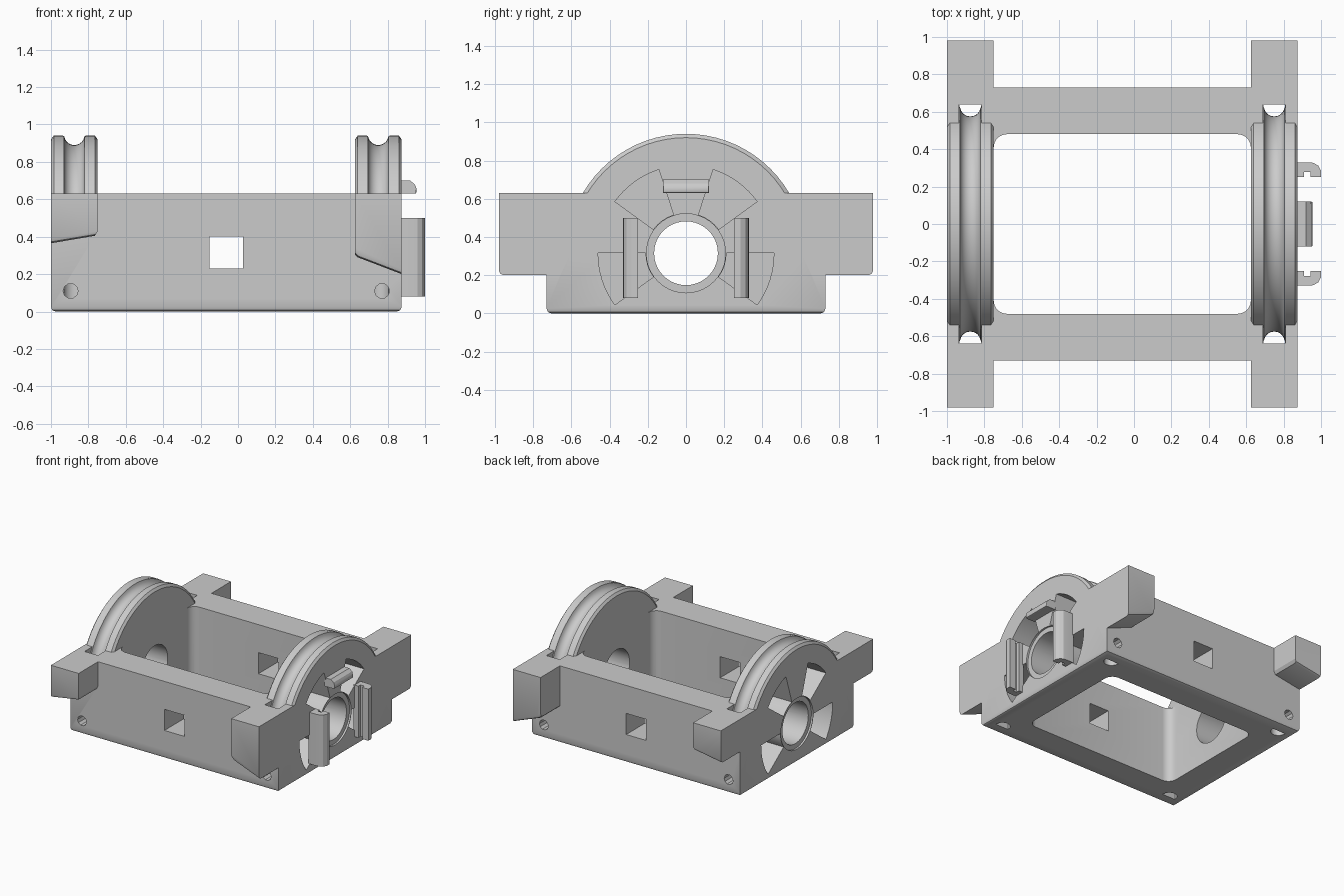
import bpy, bmesh
from math import sin, cos, radians, pi

if "Cube" in bpy.data.objects:
    bpy.data.objects.remove(bpy.data.objects["Cube"])

HUB_Z = 0.315                    # height of wheel and hole centres
PLATES = [(-0.875, -1), (0.75, 1)]    # end plate centre x, outward direction
HALF = 0.125                     # half thickness of an end plate
RIGHT = 0.875                    # outer face of the right end plate


def to_object(name, bm):
    bmesh.ops.recalc_face_normals(bm, faces=bm.faces)
    me = bpy.data.meshes.new(name)
    bm.to_mesh(me)
    bm.free()
    ob = bpy.data.objects.new(name, me)
    bpy.context.collection.objects.link(ob)
    return ob


def prism(name, pts, axis, lo, hi, bevel=None, width=0.025):
    """Extrude a 2D outline along an axis; bevel is a test on edge vertices."""
    place = {'x': lambda a, b, t: (t, a, b),
             'y': lambda a, b, t: (a, t, b),
             'z': lambda a, b, t: (a, b, t)}[axis]
    bm = bmesh.new()
    ends = [[bm.verts.new(place(a, b, t)) for a, b in pts] for t in (lo, hi)]
    for ring in ends:
        bm.faces.new(ring)
    n = len(pts)
    for i in range(n):
        j = (i + 1) % n
        bm.faces.new((ends[0][i], ends[0][j], ends[1][j], ends[1][i]))
    bmesh.ops.recalc_face_normals(bm, faces=bm.faces)
    if bevel:
        edges = [e for e in bm.edges if all(bevel(v.co) for v in e.verts)]
        bmesh.ops.bevel(bm, geom=edges, offset=width, segments=2,
                        profile=0.5, affect='EDGES')
    return to_object(name, bm)


def rect(a0, a1, b0, b1):
    return [(a0, b0), (a1, b0), (a1, b1), (a0, b1)]


def arc(ca, cb, r, start, end, n):
    return [(ca + r * cos(radians(start + (end - start) * i / n)),
             cb + r * sin(radians(start + (end - start) * i / n)))
            for i in range(n + 1)]


def circle(ca, cb, r, n):
    return arc(ca, cb, r, 0, 360, n)[:-1]


def combine(target, other, operation='DIFFERENCE'):
    mod = target.modifiers.new("join", 'BOOLEAN')
    mod.operation, mod.solver, mod.object = operation, 'EXACT', other
    bpy.context.view_layer.objects.active = target
    bpy.ops.object.modifier_apply(modifier=mod.name)
    bpy.data.objects.remove(other, do_unlink=True)


def half_wheel(name, cx):
    """Upper half of a grooved pulley disc revolved about the x axis."""
    prof = [(-HALF, 0.605), (-HALF + 0.015, 0.625), (-0.06, 0.625)]
    prof += [(0.055 * cos(t), 0.63 - 0.055 * sin(t))
             for t in [pi - pi * (i + 0.5) / 10 for i in range(10)]]
    prof += [(0.06, 0.625), (HALF - 0.015, 0.625), (HALF, 0.605)]
    bm = bmesh.new()
    n = 72
    rings = [[bm.verts.new((cx + x, r * sin(2 * pi * i / n), HUB_Z + r * cos(2 * pi * i / n)))
              for i in range(n)] for x, r in prof]
    for a, b in zip(rings, rings[1:]):
        for i in range(n):
            j = (i + 1) % n
            bm.faces.new((a[i], a[j], b[j], b[i]))
    bm.faces.new(rings[0])
    bm.faces.new(rings[-1])
    bmesh.ops.recalc_face_normals(bm, faces=bm.faces)
    cut = bmesh.ops.bisect_plane(bm, geom=bm.verts[:] + bm.edges[:] + bm.faces[:],
                                 plane_co=(0, 0, HUB_Z - 0.02), plane_no=(0, 0, 1),
                                 clear_inner=True)
    rim = [e for e in cut['geom_cut'] if isinstance(e, bmesh.types.BMEdge)]
    bmesh.ops.holes_fill(bm, edges=rim, sides=0)
    return to_object(name, bm)


# Rectangular frame with rounded bottom edge and rounded central opening
frame = prism("frame", rect(-1, RIGHT, -0.73, 0.73), 'z', 0, 0.63,
              bevel=lambda c: c.z < 0.01)
r = 0.07
opening = []
for x, y, a in [(0.625 - r, 0.48 - r, 0), (-0.75 + r, 0.48 - r, 90),
                (-0.75 + r, -0.48 + r, 180), (0.625 - r, -0.48 + r, 270)]:
    opening += arc(x, y, r, a, a + 90, 5)
combine(frame, prism("opening_cutter", opening, 'z', -0.1, 1))

# Ears with sloped undersides
ears = [[(-1, 0.63), (-1, 0.365), (-0.765, 0.405), (-0.75, 0.43), (-0.75, 0.63)],
        [(0.625, 0.63), (0.625, 0.305), (0.64, 0.29), (RIGHT, 0.2), (RIGHT, 0.63)]]
for outline in ears:
    for s in (-1, 1):
        ear = prism("ear", outline, 'y', s * 0.66, s * 0.98,
                    bevel=lambda c: abs(c.y) > 0.97 and c.z < 0.42)
        combine(frame, ear, 'UNION')

# Pulley wheels set in slots, with cord channels running down to the base
for cx, d in PLATES:
    combine(frame, prism("slot_cutter", rect(cx - 0.06, cx + 0.06, -0.64, 0.64), 'z', HUB_Z, 1))
    combine(frame, half_wheel("wheel", cx), 'UNION')
    for s in (-1, 1):
        half = [(cx + 0.06, s * 0.64)] + [(x, s * y) for x, y in
                arc(cx, 0.633, 0.058, 0, -180, 10)] + [(cx - 0.06, s * 0.64)]
        combine(frame, prism("channel_cutter", half, 'z', -0.1, HUB_Z + 0.01))
        # Cord exit holes in the long sides
        combine(frame, prism("cord_hole_cutter", circle(cx + d * 0.02, 0.11, 0.04, 10),
                             'y', s * 0.62, s * 0.8))

# Square holes through the long sides
combine(frame, prism("square_cutter", rect(-0.152, 0.028, 0.23, 0.402), 'y', -1, 1))

# Round hub holes, their shallow rim and the wedge pockets on the outer faces
combine(frame, prism("hub_cutter", circle(0, HUB_Z, 0.167, 40), 'x', -1.2, 1.2))
for cx, d in PLATES:
    face = cx + d * HALF
    combine(frame, prism("rim_cutter", circle(0, HUB_Z, 0.207, 40), 'x',
                         face - d * 0.015, face + d * 0.1))
    for a in (-36, 36, 108, 180):
        wedge = arc(0, HUB_Z, 0.46, a, a + 36, 8) + arc(0, HUB_Z, 0.212, a + 36, a, 4)
        combine(frame, prism("pocket_cutter", wedge, 'x', face - d * 0.19, face + d * 0.1))

# Hooked clips on the right end plate
hook = [(0.865, 0.25), (0.91, 0.25), (0.91, 0.278), (0.945, 0.278), (0.945, 0.25), (1, 0.25),
        (1, 0.285), (0.985, 0.312), (0.96, 0.327), (0.93, 0.33), (0.865, 0.33)]
clips = [prism("side_clip", [(x, s * y) for x, y in hook], 'z', 0.08, 0.5) for s in (-1, 1)]
top = [(0.865, 0.63), (0.955, 0.63), (0.955, 0.66), (0.945, 0.68), (0.92, 0.7), (0.865, 0.7)]
clips.append(prism("top_clip", top, 'y', -0.12, 0.12,
                   bevel=lambda c: abs(c.y) > 0.11 and c.x > 0.95, width=0.01))

# Smooth the curved surfaces, keep hard edges
for ob in [frame] + clips:
    bpy.ops.object.select_all(action='DESELECT')
    ob.select_set(True)
    bpy.context.view_layer.objects.active = ob
    bpy.ops.object.shade_smooth_by_angle(angle=radians(25))
